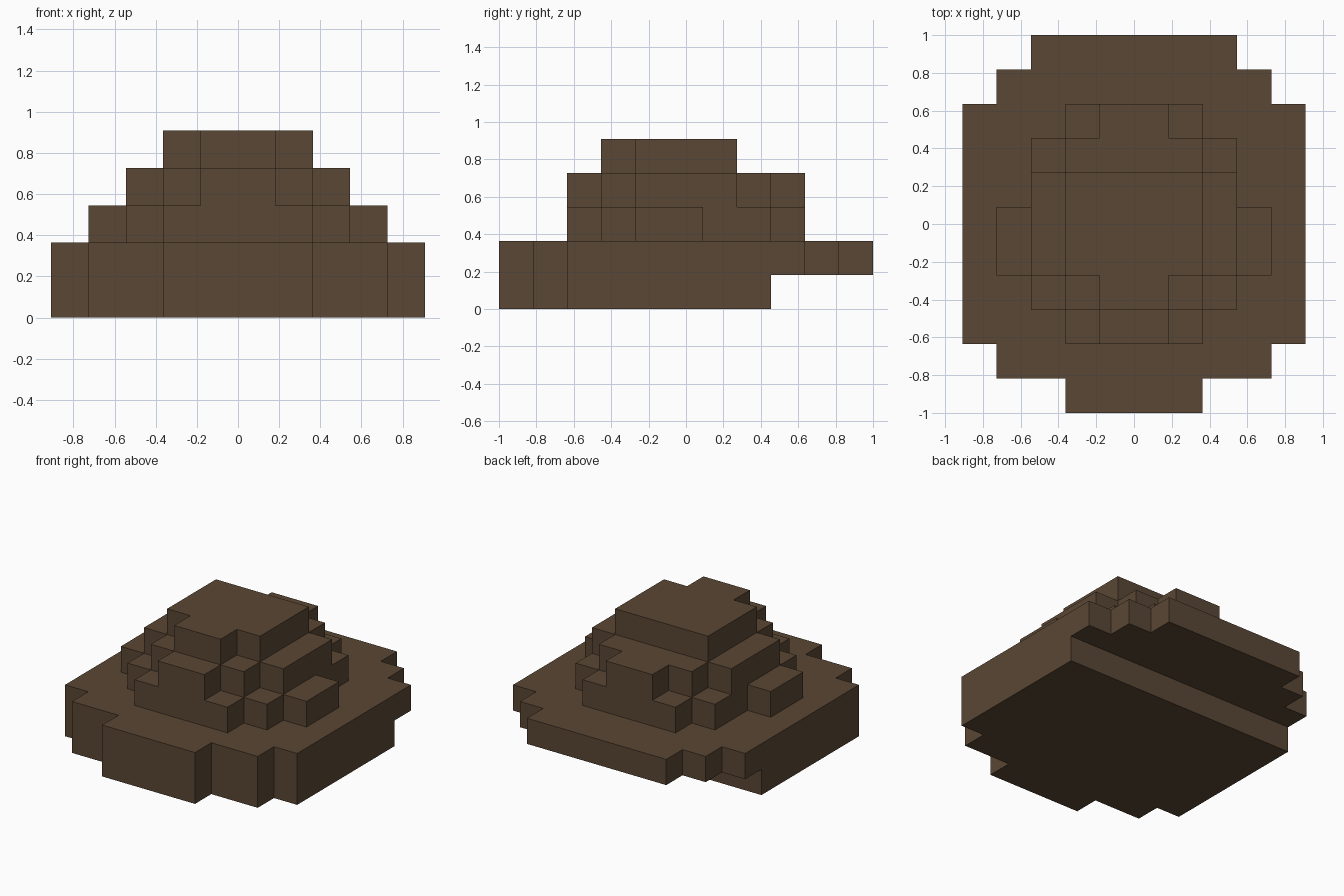
import bpy
import bmesh

cube = bpy.data.objects.get("Cube")
if cube:
    bpy.data.objects.remove(cube, do_unlink=True)

U = 2 / 11  # size of one block

# Single earthy brown
brown = bpy.data.materials.new("dark_brown")
brown.use_nodes = True
COLOUR = (0.102, 0.063, 0.035, 1)
brown.diffuse_color = COLOUR
bsdf = next(n for n in brown.node_tree.nodes if n.type == "BSDF_PRINCIPLED")
bsdf.inputs["Base Color"].default_value = COLOUR
bsdf.inputs["Roughness"].default_value = 0.9


def tier(name, z0, z1, rows):
    """Stepped slab, mirrored in x; rows are (half width, y start, y end) in blocks."""
    right = [(w, y) for w, y0, y1 in rows for y in (y0, y1)]
    outline = right + [(-w, y) for w, y in reversed(right)]
    bm = bmesh.new()
    face = bm.faces.new([bm.verts.new((x * U, y * U, z0 * U)) for x, y in outline])
    top = bmesh.ops.extrude_face_region(bm, geom=[face], use_keep_orig=True)["geom"]
    bmesh.ops.translate(bm, vec=(0, 0, (z1 - z0) * U),
                        verts=[g for g in top if isinstance(g, bmesh.types.BMVert)])
    bmesh.ops.recalc_face_normals(bm, faces=bm.faces)
    mesh = bpy.data.meshes.new(name)
    bm.to_mesh(mesh)
    bm.free()
    mesh.materials.append(brown)
    obj = bpy.data.objects.new(name, mesh)
    bpy.context.collection.objects.link(obj)
    return obj


# Wide base: the lower half stops short, leaving the rear overhanging
front_rows = [(2, -5.5, -4.5), (4, -4.5, -3.5)]
tier("base_lower", 0, 1, front_rows + [(5, -3.5, 2.5)])
tier("base_upper", 1, 2, front_rows + [(5, -3.5, 3.5), (4, 3.5, 4.5), (3, 4.5, 5.5)])

# Stepped mound on the base
tier("mound_lower", 2, 3, [(2, -3.5, -2.5), (3, -2.5, -1.5), (4, -1.5, 0.5),
                           (3, 0.5, 2.5), (2, 2.5, 3.5)])
tier("mound_middle", 3, 4, [(1, -3.5, -2.5), (2, -2.5, -1.5), (3, -1.5, 1.5),
                            (2, 1.5, 2.5), (1, 2.5, 3.5)])
tier("mound_top", 4, 5, [(1, -2.5, -1.5), (2, -1.5, 1.5)])
